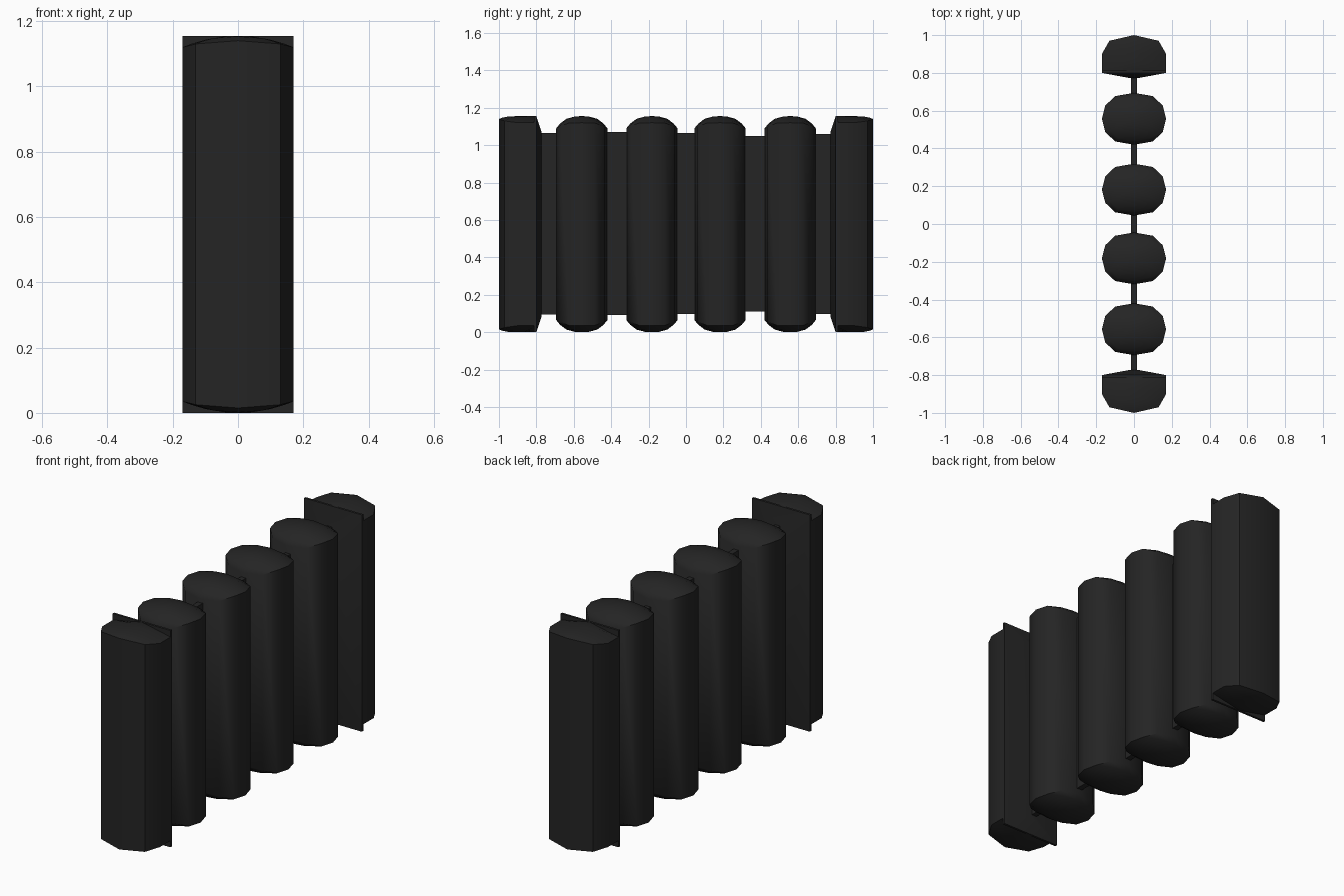
import bpy, bmesh, math

if "Cube" in bpy.data.objects:
    bpy.data.objects.remove(bpy.data.objects["Cube"])

H = 1.155          # overall height
HX = 0.17          # half depth of every column

mat = bpy.data.materials.new("charcoal iron")
mat.diffuse_color = (0.018, 0.018, 0.018, 1)
mat.use_nodes = True
mat.node_tree.nodes["Principled BSDF"].inputs["Base Color"].default_value = mat.diffuse_color


def finish(name, bm, angle=42):
    """Turn a bmesh into a smooth-by-angle object."""
    bmesh.ops.recalc_face_normals(bm, faces=bm.faces)
    me = bpy.data.meshes.new(name)
    bm.to_mesh(me)
    bm.free()
    me.materials.append(mat)
    for p in me.polygons:
        p.use_smooth = True
    me.set_sharp_from_angle(angle=math.radians(angle))
    ob = bpy.data.objects.new(name, me)
    bpy.context.collection.objects.link(ob)
    return ob


def domed_column(bm, outline, centre_y, place, drop):
    """Prism over an outline with pillow-shaped ends, top and bottom."""
    rings = []
    scales = (0.25, 0.6, 0.85, 1.0)
    for top, order in ((False, scales), (True, scales[::-1])):
        for s in order:
            ring = []
            for x, y in outline:
                px, py = x * s, centre_y + (y - centre_y) * s
                d = drop(px, py)
                ring.append(bm.verts.new((px, place(py), H - d if top else d)))
            rings.append(ring)
    n = len(outline)
    for a, b in zip(rings, rings[1:]):
        for i in range(n):
            j = (i + 1) % n
            bm.faces.new((a[i], a[j], b[j], b[i]))
    # close the dome centres
    for ring, z in ((rings[0], 0.0), (rings[-1], H)):
        c = bm.verts.new((0, place(centre_y), z))
        for i in range(n):
            bm.faces.new((ring[i], ring[(i + 1) % n], c))


# middle columns: twelve-sided pillows
quarter = [(0, 0.137), (0.1, 0.12), (0.152, 0.07), (HX, 0)]
half = quarter + [(x, -y) for x, y in quarter[-2::-1]]
section = half + [(-x, y) for x, y in half[-2:0:-1]]
for k, y0 in enumerate((-0.557, -0.182, 0.182, 0.557)):
    bm = bmesh.new()
    domed_column(bm, section, 0, lambda y, y0=y0: y + y0,
                 lambda x, y: 0.035 * (x / HX) ** 2 + 0.065 * abs(y / 0.137) ** 3)
    finish(f"middle_column_{k + 1}", bm)

# end columns: rounded outer side, flat flange and shallow bulge inside
end_outline = [(HX, -0.81), (HX, -0.9), (0.13, -0.97), (0, -1),
               (-0.13, -0.97), (-HX, -0.9), (-HX, -0.81), (0, -0.81)]
for name, sgn in (("front", 1), ("back", -1)):
    bm = bmesh.new()
    domed_column(bm, end_outline, -0.88, lambda y, s=sgn: y * s,
                 lambda x, y: 0.035 * (x / HX) ** 2
                 + 0.015 * max(0, (-y - 0.88) / 0.12) ** 4)
    finish(f"{name}_end_column", bm)

    bm = bmesh.new()
    loops = []
    for y, hx, inset in ((-0.812, HX, 0), (-0.8, HX, 0), (-0.772, 0.02, 0.085)):
        loops.append([bm.verts.new((x, y * sgn, z)) for x, z in
                      ((-hx, inset), (hx, inset), (hx, H - inset), (-hx, H - inset))])
    for a, b in zip(loops, loops[1:]):
        for i in range(4):
            j = (i + 1) % 4
            bm.faces.new((a[i], a[j], b[j], b[i]))
    bm.faces.new(loops[0])
    bm.faces.new(loops[-1])
    finish(f"{name}_end_flange", bm, 30)

# thin webs joining neighbouring columns
webs = [(-0.79, -0.66, 0.095, 1.065), (-0.46, -0.28, 0.092, 1.07),
        (-0.08, 0.08, 0.097, 1.065), (0.28, 0.46, 0.11, 1.05),
        (0.66, 0.79, 0.097, 1.06)]
for k, (y0, y1, z0, z1) in enumerate(webs):
    bm = bmesh.new()
    bmesh.ops.create_cube(bm, size=1)
    for v in bm.verts:
        v.co = (v.co.x * 0.03, y0 + (v.co.y + 0.5) * (y1 - y0),
                z0 + (v.co.z + 0.5) * (z1 - z0))
    finish(f"joining_web_{k + 1}", bm)
